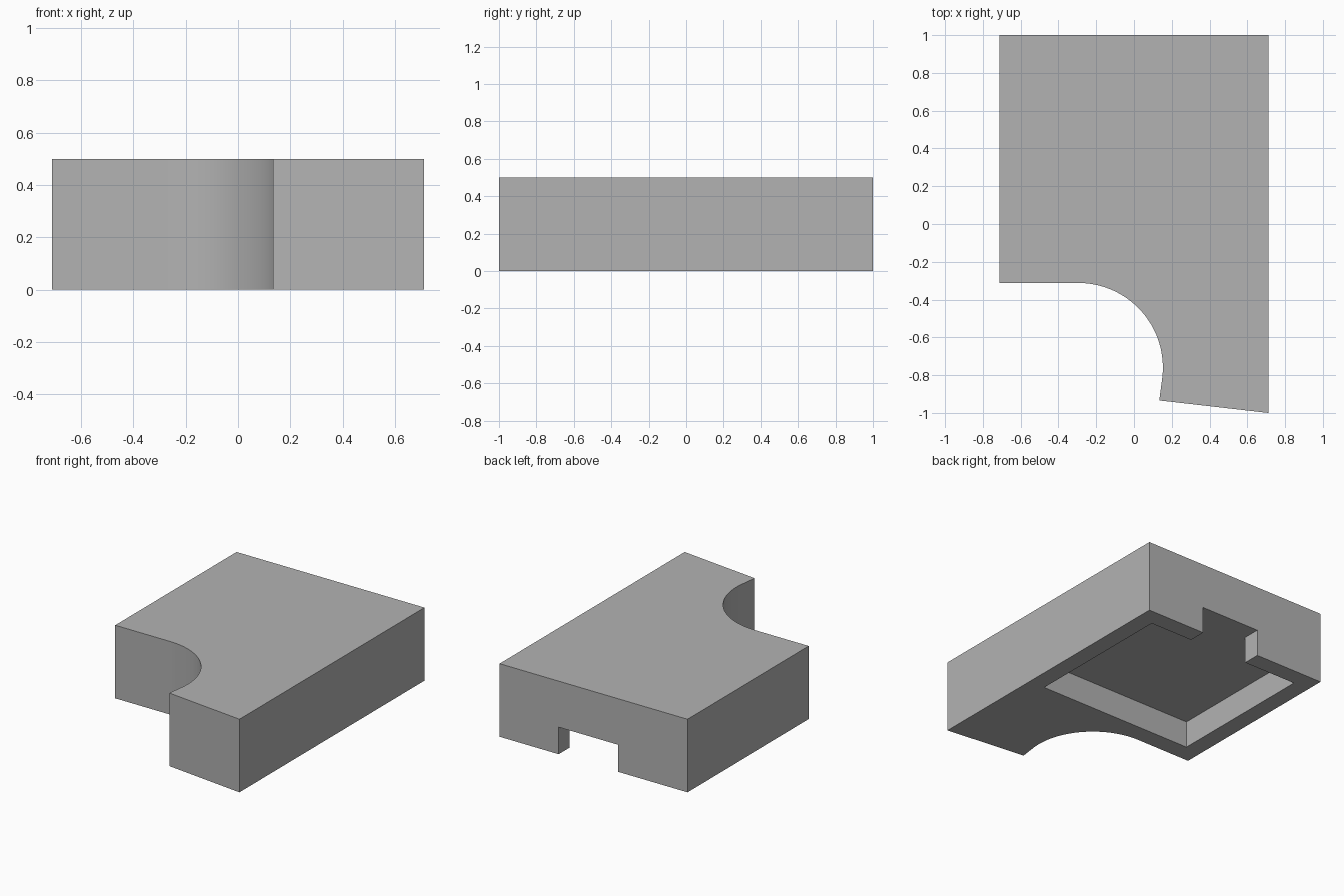
import bpy, bmesh
from math import radians, cos, sin

cube = bpy.data.objects.get("Cube")
if cube:
    bpy.data.objects.remove(cube, do_unlink=True)

HALF_X, HEIGHT = 0.711, 0.5
WALL, DEPTH = 0.12, 0.185

grey = bpy.data.materials.new("plain_grey")
grey.use_nodes = True
grey.diffuse_color = (0.45, 0.45, 0.45, 1)
grey.node_tree.nodes["Principled BSDF"].inputs["Base Color"].default_value = grey.diffuse_color


def prism(name, outline, bottom, top):
    """Extrude a counter-clockwise outline between two heights."""
    bm = bmesh.new()
    face = bm.faces.new([bm.verts.new((x, y, bottom)) for x, y in outline])
    ext = bmesh.ops.extrude_face_region(bm, geom=[face])
    moved = [v for v in ext["geom"] if isinstance(v, bmesh.types.BMVert)]
    bmesh.ops.translate(bm, verts=moved, vec=(0, 0, top - bottom))
    bmesh.ops.recalc_face_normals(bm, faces=bm.faces)
    mesh = bpy.data.meshes.new(name)
    bm.to_mesh(mesh)
    bm.free()
    mesh.materials.append(grey)
    obj = bpy.data.objects.new(name, mesh)
    bpy.context.collection.objects.link(obj)
    return obj


# Block with a rounded cutout at the front right corner
cx, cy, radius, steps = -0.295, -0.76, 0.448, 32
arc = []
for i in range(steps + 1):
    a = radians(90 - 96.5 * i / steps)
    arc.append((cx + radius * cos(a), cy + radius * sin(a)))
outline = [(-HALF_X, 1), (-HALF_X, cy + radius), *arc,
           (0.134, -0.934), (HALF_X, -1), (HALF_X, 1)]
block = prism("block", outline, 0, HEIGHT)

# Underside pocket, opening through a notch in the back wall
inner, back, front = HALF_X - WALL, 1 - WALL, -0.185
notch_right, notch_left = -0.186, 0.264
pocket = prism("pocket_cutter", [
    (-inner, front), (inner, front), (inner, back), (notch_left, back),
    (notch_left, 1.1), (notch_right, 1.1), (notch_right, back), (-inner, back)],
    -0.1, DEPTH)
pocket.hide_render = True

# Cut the pocket, then smooth only the curved wall
bpy.context.view_layer.objects.active = block
block.select_set(True)
cut = block.modifiers.new("pocket", "BOOLEAN")
cut.operation = "DIFFERENCE"
cut.solver = "EXACT"
cut.object = pocket
bpy.ops.object.modifier_apply(modifier=cut.name)
bpy.data.objects.remove(pocket, do_unlink=True)
bpy.ops.object.shade_smooth_by_angle(angle=radians(30))
